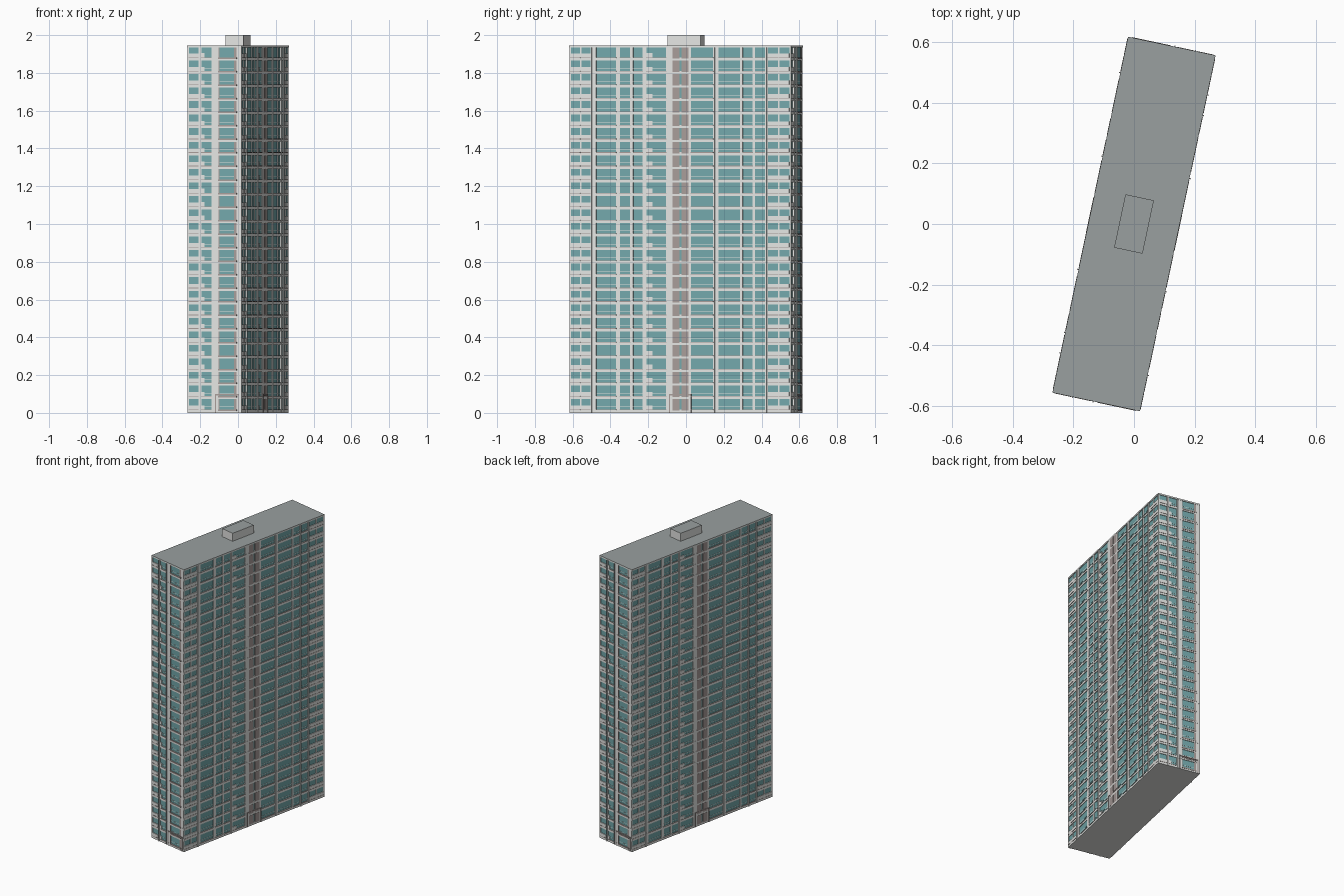
import bpy, bmesh, math
from mathutils import Matrix

cube = bpy.data.objects.get("Cube")
if cube:
    bpy.data.objects.remove(cube, do_unlink=True)


def material(name, r, g, b):
    m = bpy.data.materials.new(name)
    m.use_nodes = True
    m.diffuse_color = (r, g, b, 1)
    m.node_tree.nodes["Principled BSDF"].inputs["Base Color"].default_value = (r, g, b, 1)
    return m


WALL = material("pale_concrete", 0.78, 0.79, 0.77)
GLASS = material("teal_glass", 0.17, 0.39, 0.405)
ROOF = material("roof_grey", 0.32, 0.35, 0.35)
TRIM = material("brown_grey_trim", 0.39, 0.335, 0.32)

TURN = Matrix.Rotation(math.radians(-12), 4, "Z")
HALF_W, HALF_L = 0.147, 0.6
FLOORS, PITCH = 27, 0.0717
SILL, HEAD = 0.018, 0.073
TOP = 1.945
RECESS = 0.004


class Part:
    """Collects boxes into one named object."""

    def __init__(self, name, *mats):
        self.name, self.mats, self.bm = name, mats, bmesh.new()

    def box(self, x0, x1, y0, y1, z0, z1, frame=Matrix()):
        centre = Matrix.Translation(((x0 + x1) / 2, (y0 + y1) / 2, (z0 + z1) / 2))
        size = Matrix.Diagonal((x1 - x0, y1 - y0, z1 - z0, 1))
        bmesh.ops.create_cube(self.bm, size=1, matrix=TURN @ frame @ centre @ size)

    def finish(self):
        if len(self.mats) > 1:      # second colour on upward faces
            self.bm.normal_update()
            for f in self.bm.faces:
                f.material_index = int(f.normal.z > 0.5)
        mesh = bpy.data.meshes.new(self.name)
        self.bm.to_mesh(mesh)
        self.bm.free()
        for m in self.mats:
            mesh.materials.append(m)
        bpy.context.collection.objects.link(bpy.data.objects.new(self.name, mesh))


# Glazed body, base and roof
body = Part("glazed_body", GLASS)
body.box(-HALF_W + RECESS, HALF_W - RECESS, -HALF_L + RECESS, HALF_L - RECESS, 0.003, TOP - 0.01)
base = Part("base_slab", WALL)
base.box(-HALF_W, HALF_W, -HALF_L, HALF_L, 0, 0.005)
roof = Part("roof_slab", WALL, ROOF)
roof.box(-HALF_W - 0.001, HALF_W + 0.001, -HALF_L - 0.001, HALF_L + 0.001, TOP - 0.01, TOP)
house = Part("rooftop_plant_room", WALL, ROOF)
house.box(-0.048, 0.048, -0.09, 0.09, TOP - 0.005, 2.0)

piers = Part("wall_piers", WALL)
bands = Part("floor_bands", WALL)
sills = Part("window_sills", TRIM)
rails = Part("window_transoms", WALL)
parapets = Part("balcony_parapets", WALL)
fins = Part("bay_fins", WALL)
core = Part("stair_core_panels", TRIM)
entrance = Part("entrance_frames", TRIM)

# Openings along each facade: start, end, kind
LONG = [(-0.594, -0.542, "balcony"), (-0.535, -0.486, "balcony"), (-0.455, -0.347, "window"),
        (-0.326, -0.271, "window"), (-0.255, -0.203, "window"), (-0.183, -0.076, "stepped"),
        (-0.042, 0.046, "core"), (0.058, 0.178, "window"), (0.206, 0.323, "window"),
        (0.338, 0.392, "window"), (0.405, 0.459, "window"), (0.474, 0.53, "balcony"),
        (0.537, 0.59, "balcony")]
LONG_FINS = [-0.48, -0.197, 0.185, 0.398, 0.467]
SHORT = [(-0.139, -0.086, "balcony"), (-0.071, -0.016, "stepped"), (0.022, 0.12, "jamb")]
SHORT_FINS = [-0.079, -0.01]


def facade(frame, half, dist, openings, fin_spots):
    def put(part, u0, u1, z0, z1, out, back=0.008):
        part.box(u0, u1, -dist - out, -dist + back, z0, z1, frame)

    # Piers fill the gaps between openings
    edges = [-half] + [e for o in openings for e in o[:2]] + [half]
    for a, b in zip(edges[::2], edges[1::2]):
        put(piers, a, b, 0, TOP - 0.01, -0.0005)
    for u in fin_spots:
        put(fins, u - 0.002, u + 0.002, 0, TOP - 0.01, 0.005)
    put(bands, -half, half, 0, SILL, 0)

    for n in range(FLOORS):
        z = n * PITCH
        low, high = z + SILL, z + HEAD
        if n < FLOORS - 1:
            put(bands, -half, half, high, low + PITCH, 0)
        for a, b, kind in openings:
            mid = (a + b) / 2
            if kind == "core":
                # Brown panels either side of a narrow glazed slit
                put(core, a, mid - 0.006, low - 0.006, high, 0.0008)
                put(core, mid + 0.006, b, low - 0.006, high, 0.0008)
                continue
            drop = 0.008 if kind == "jamb" else 0.0035
            put(sills, a - 0.001, b + 0.001, low - drop, low, 0.002)
            if kind == "balcony":
                put(parapets, a, b, low, low + 0.02, 0.001)
                continue
            if kind == "stepped":
                put(parapets, a, a + 0.3 * (b - a), low, low + 0.022, 0.001)
            if kind == "jamb":
                put(core, b - 0.013, b, low, high, -0.001)
                put(core, a, a + 0.004, low, high, -0.001)
            # Slim transom
            put(rails, a, b, low + 0.014, low + 0.016, -0.003)

    # Ground floor surround
    for a, b, kind in openings:
        if kind in ("core", "jamb"):
            put(entrance, a - 0.018, b + 0.014, 0.092, 0.099, 0.0025)
            for u in (a - 0.018, b + 0.01):
                put(entrance, u, u + 0.004, 0, 0.092, 0.0025)


# Each facade repeats on the opposite side by a half turn
for turn in (0, 180):
    facade(Matrix.Rotation(math.radians(turn), 4, "Z"), HALF_W, HALF_L, SHORT, SHORT_FINS)
    facade(Matrix.Rotation(math.radians(turn + 90), 4, "Z"), HALF_L, HALF_W, LONG, LONG_FINS)

for part in (body, base, roof, house, piers, bands, sills, rails, parapets, fins, core, entrance):
    part.finish()
